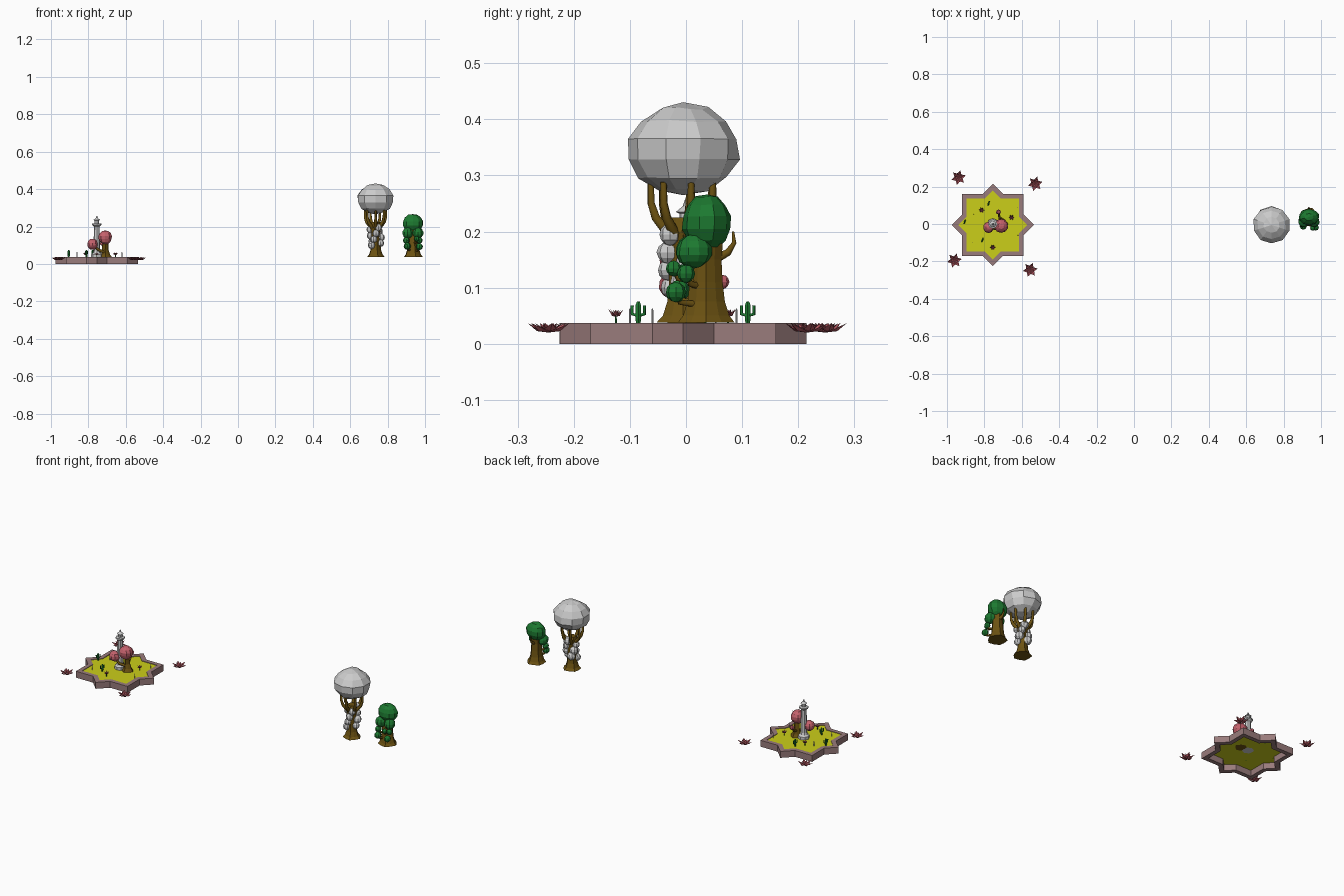
import bpy, bmesh, math, random
from mathutils import Vector

if "Cube" in bpy.data.objects:
    bpy.data.objects.remove(bpy.data.objects["Cube"])

random.seed(4)


def material(name, rgb):
    m = bpy.data.materials.new(name)
    m.diffuse_color = (*rgb, 1)
    m.use_nodes = True
    m.node_tree.nodes["Principled BSDF"].inputs["Base Color"].default_value = m.diffuse_color
    return m


STONE = material("mauve_stone", (0.32, 0.2, 0.2))
GRASS = material("yellow_grass", (0.6, 0.62, 0.01))
BARK = material("bark", (0.15, 0.085, 0.006))
GREEN = material("green_leaf", (0.012, 0.19, 0.03))
PINK = material("pink_leaf", (0.55, 0.12, 0.15))
RED = material("red_petal", (0.42, 0.09, 0.11))


def finish(name, bm, mat=None, loc=(0, 0, 0)):
    bmesh.ops.recalc_face_normals(bm, faces=bm.faces)
    me = bpy.data.meshes.new(name)
    bm.to_mesh(me)
    bm.free()
    ob = bpy.data.objects.new(name, me)
    ob.location = loc
    if mat:
        me.materials.append(mat)
    bpy.context.collection.objects.link(ob)
    return ob


def blob(name, loc, size, mat=None, segs=10, rings=7, jitter=0.04):
    """Faceted leaf ball."""
    bm = bmesh.new()
    bmesh.ops.create_uvsphere(bm, u_segments=segs, v_segments=rings, radius=1)
    for v in bm.verts:
        v.co *= 1 + random.uniform(-jitter, jitter)
        v.co = Vector(c * s for c, s in zip(v.co, size))
    return finish(name, bm, mat, loc)


def lathe(name, profile, loc, segs=10, mat=None, flute=0.0):
    """Stack of rings (radius, z, dx, dy), closed at both ends."""
    bm = bmesh.new()
    rings = []
    for r, z, *off in profile:
        dx, dy = off or (0, 0)
        ring = []
        for i in range(segs):
            a = 2 * math.pi * i / segs
            k = r * (1 + flute * (-1) ** i)
            ring.append(bm.verts.new((dx + k * math.cos(a), dy + k * math.sin(a), z)))
        rings.append(ring)
    for a, b in zip(rings, rings[1:]):
        for i in range(segs):
            j = (i + 1) % segs
            bm.faces.new((a[i], a[j], b[j], b[i]))
    bm.faces.new(rings[0])
    bm.faces.new(rings[-1])
    return finish(name, bm, mat, loc)


def tube(name, pts, r0, r1, mat=BARK):
    """Tapered branch along a path."""
    cu = bpy.data.curves.new(name, 'CURVE')
    cu.dimensions = '3D'
    cu.bevel_depth = 1
    cu.bevel_resolution = 1
    cu.use_fill_caps = True
    sp = cu.splines.new('POLY')
    sp.points.add(len(pts) - 1)
    for i, p in enumerate(pts):
        sp.points[i].co = (*p, 1)
        sp.points[i].radius = r0 + (r1 - r0) * i / (len(pts) - 1)
    cu.materials.append(mat)
    ob = bpy.data.objects.new(name, cu)
    bpy.context.collection.objects.link(ob)


def flower(name, loc, R, h, mat, turn=0.0):
    """Two rings of pointed petals, tips curling up."""
    bm = bmesh.new()
    for n, (scale, lift) in enumerate(((1, 0.0), (0.62, 0.25))):
        for i in range(6):
            a = turn + 2 * math.pi * (i + n * 0.5) / 6

            def pt(d, w, z):
                d, w = d * R * scale, w * R * scale
                return bm.verts.new((d * math.cos(a) - w * math.sin(a),
                                     d * math.sin(a) + w * math.cos(a), (z * (1 - lift) + lift) * h))
            base, tip, keel = pt(0, 0, 0), pt(1, 0, 1), pt(0.55, 0, 0.15)
            for s in (-1, 1):
                side = pt(0.5, 0.27 * s, 0.4)
                bm.faces.new((base, keel, side))
                bm.faces.new((keel, tip, side))
    return finish(name, bm, mat, loc)


# Star planter: square and diamond outlines merged into eight points
CX, CY = -0.755, -0.005


def star(sq, dia):
    n = dia - sq
    base = ((dia, 0), (sq, n), (sq, sq), (n, sq))
    pts = []
    for q in range(4):
        for x, y in base:
            for _ in range(q):
                x, y = -y, x
            pts.append((x, y))
    return pts


bm = bmesh.new()
outer, inner = star(0.165, 0.22), star(0.141, 0.184)
loops = [[bm.verts.new((x, y, z)) for x, y in o]
         for o, z in ((outer, 0), (outer, 0.037), (inner, 0.037), (inner, 0))]
for k in range(4):
    a, b = loops[k], loops[(k + 1) % 4]
    for i in range(16):
        j = (i + 1) % 16
        bm.faces.new((a[i], a[j], b[j], b[i]))
finish("planter_rim", bm, STONE, (CX, CY, 0))
bm = bmesh.new()
bm.faces.new([bm.verts.new((x, y, 0.034)) for x, y in inner])
finish("planter_grass", bm, GRASS, (CX, CY, 0))

# Lilies around the planter
for i, (x, y) in enumerate(((-0.938, 0.248), (-0.528, 0.215), (-0.96, -0.195), (-0.555, -0.245))):
    flower(f"lily_{i}", (x, y, 0.02), 0.04, 0.017, RED, 0.3 + i)

# Stone lantern pillar
lathe("pillar", [(0.03, 0.034), (0.03, 0.05), (0.022, 0.058), (0.018, 0.07), (0.015, 0.2),
                 (0.025, 0.208), (0.025, 0.215), (0.012, 0.217), (0.012, 0.232),
                 (0.018, 0.235), (0.006, 0.245), (0.002, 0.257)], (CX, 0, 0), 8)

# Pink tree beside the pillar
lathe("pink_tree_trunk", [(0.032, 0.034), (0.022, 0.05), (0.016, 0.075, -0.002, 0),
                          (0.014, 0.12, 0, -0.005)], (-0.708, 0.0, 0), 8, BARK, 0.1)
blob("pink_canopy", (-0.71, -0.01, 0.142), (0.038, 0.038, 0.037), PINK)
blob("pink_side_canopy", (-0.778, -0.018, 0.105), (0.03, 0.03, 0.029), PINK)
blob("pink_small_leaf", (-0.725, 0.064, 0.11), (0.013, 0.013, 0.013), PINK, 8, 6)
tube("pink_branch_left", [(-0.71, -0.005, 0.06), (-0.745, -0.026, 0.075), (-0.775, -0.02, 0.1)], 0.009, 0.005)
tube("pink_branch_back", [(-0.71, 0, 0.065), (-0.72, 0.04, 0.08), (-0.725, 0.064, 0.105)], 0.008, 0.004)

# Cacti, thin posts and small flowers in the grass
for i, (x, y) in enumerate(((-0.81, -0.085), (-0.777, 0.11), (-0.905, 0.012))):
    lathe(f"cactus_{i}", [(0.004, 0.034), (0.006, 0.045), (0.006, 0.068), (0.003, 0.075)], (x, y, 0), 6, GREEN)
    for s in (-1, 1):
        d = (0.004 * s, 0.011 * s)
        tube(f"cactus_arm_{i}", [(x, y, 0.05), (x + d[0], y + d[1], 0.053), (x + d[0], y + d[1], 0.068)],
             0.003, 0.003, GREEN)
for i, (x, y) in enumerate(((-0.865, -0.1), (-0.622, 0.09), (-0.857, 0.053), (-0.62, -0.06))):
    lathe(f"post_{i}", [(0.002, 0.034), (0.002, 0.06), (0.0008, 0.063)], (x, y, 0), 6)
for i, (x, y) in enumerate(((-0.755, -0.125), (-0.655, 0.035), (-0.815, 0.075))):
    flower(f"grass_flower_{i}", (x, y, 0.048), 0.015, 0.013, RED, i)
    lathe(f"flower_stem_{i}", [(0.002, 0.034), (0.0015, 0.05)], (x, y, 0), 5, GREEN)

# Tall grey tree
TX, TY = 0.735, -0.005
lathe("grey_tree_trunk", [(0.047, 0.038), (0.036, 0.05), (0.028, 0.075), (0.025, 0.11), (0.024, 0.17),
                          (0.03, 0.2), (0.022, 0.225)], (TX, TY, 0), 10, BARK, 0.06)
blob("grey_canopy", (TX, TY, 0.347), (0.1, 0.1, 0.081))
for i in range(7):
    a = 2 * math.pi * i / 7 + 0.25
    c, s = math.cos(a), math.sin(a)
    tube(f"grey_tree_branch_{i}", [(TX + c * r, TY + s * r, z) for r, z in
         ((0.015, 0.185), (0.033, 0.205), (0.049, 0.225), (0.057, 0.25), (0.058, 0.288))], 0.011, 0.006)
for i in range(11):
    a = i * 2.25 + 3.9
    r = random.uniform(0.018, 0.023)
    blob(f"grey_leaf_ball_{i}", (TX + 0.028 * math.cos(a), TY + 0.028 * math.sin(a), 0.1 + i * 0.0105),
         (r, r, r), None, 8, 6)

# Green tree
GX, GY = 0.935, 0.036
lathe("green_tree_trunk", [(0.05, 0.038), (0.041, 0.05), (0.033, 0.075), (0.029, 0.11), (0.027, 0.15),
                           (0.029, 0.175), (0.022, 0.21)], (GX, GY, 0), 10, BARK, 0.06)
blob("green_canopy", (GX, 0.037, 0.216), (0.057, 0.044, 0.051), GREEN)
for s in (-1, 1):
    blob("green_side_canopy", (GX + 0.028 * s, 0.014, 0.165), (0.029, 0.032, 0.03), GREEN)
for i, (dx, y, z, r) in enumerate(((0.035, -0.018, 0.092, 0.018), (-0.03, -0.012, 0.095, 0.019),
                                   (0.02, -0.022, 0.134, 0.014), (-0.035, 0.0, 0.125, 0.018),
                                   (0.036, 0.0, 0.125, 0.016))):
    blob(f"green_leaf_ball_{i}", (GX + dx, y, z), (r, r, r), GREEN, 8, 6)
    tube(f"green_twig_{i}", [(GX + dx * 0.4, 0.022, z - 0.022), (GX + dx * 0.8, y + 0.008, z - 0.018),
                             (GX + dx, y, z)], 0.007, 0.004)
tube("green_tree_back_branch", [(GX, 0.05, 0.15), (GX, 0.075, 0.163), (GX, 0.086, 0.18),
                                (GX, 0.084, 0.2)], 0.01, 0.002)
